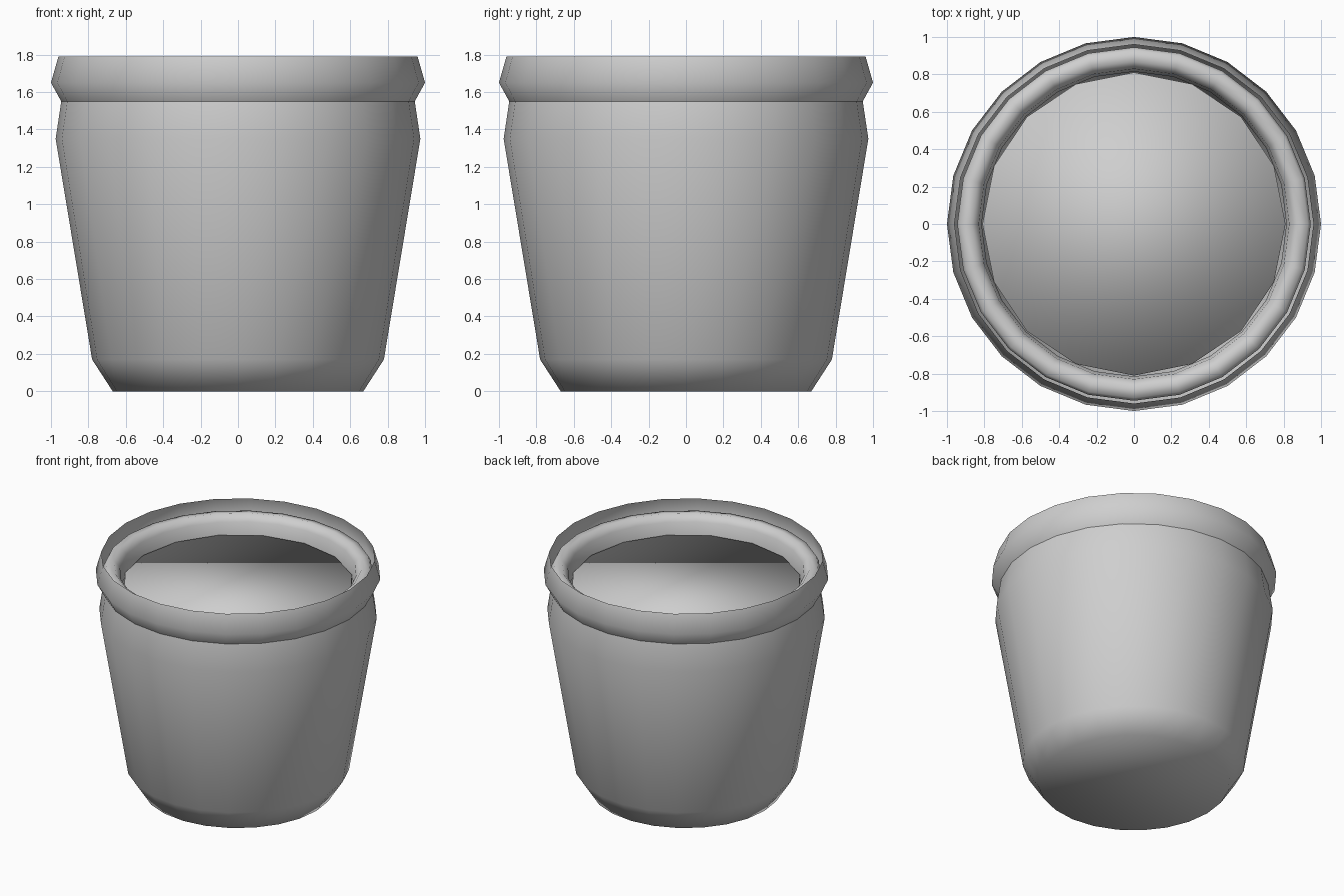
import bpy, bmesh, math

cube = bpy.data.objects.get("Cube")
if cube:
    bpy.data.objects.remove(cube, do_unlink=True)

# One plain grey for the whole pot
GREY = (0.62, 0.62, 0.62, 1)
grey = bpy.data.materials.new("plain_grey")
grey.use_nodes = True
grey.diffuse_color = GREY
grey.node_tree.nodes["Principled BSDF"].inputs["Base Color"].default_value = GREY


def turned(name, profile, sides, cap_start=False, cap_end=False):
    """Turn a (radius, height) profile about z; walk it upward for outward normals."""
    bm = bmesh.new()
    rings = []
    for radius, z in profile:
        angles = [2 * math.pi * i / sides for i in range(sides)]
        rings.append([bm.verts.new((radius * math.cos(a), radius * math.sin(a), z))
                      for a in angles])
    for low, high in zip(rings, rings[1:]):
        for i in range(sides):
            j = (i + 1) % sides
            bm.faces.new((low[i], low[j], high[j], high[i]))
    if cap_start:
        bm.faces.new(rings[0][::-1])
    if cap_end:
        bm.faces.new(rings[-1])
    for face in bm.faces:
        face.smooth = True
    mesh = bpy.data.meshes.new(name)
    bm.to_mesh(mesh)
    bm.free()
    mesh.materials.append(grey)
    obj = bpy.data.objects.new(name, mesh)
    bpy.context.collection.objects.link(obj)
    return obj


# Tapered pot wall with a closed, chamfered base
turned("pot_body", [(0.67, 0), (0.78, 0.17), (0.975, 1.35), (0.945, 1.55)],
       24, cap_start=True)

# Flared band around the top
turned("rim_band", [(0.945, 1.55), (1.0, 1.65), (0.96, 1.79)], 24)

# Rounded lip inside the band
turned("inner_lip", [(0.945, 1.55), (0.945, 1.68), (0.93, 1.71), (0.87, 1.72),
                     (0.83, 1.67), (0.815, 1.55)], 24)

# Soil plug filling the mouth
turned("soil", [(0.81, 1.4), (0.81, 1.58)], 16, cap_start=True, cap_end=True)
